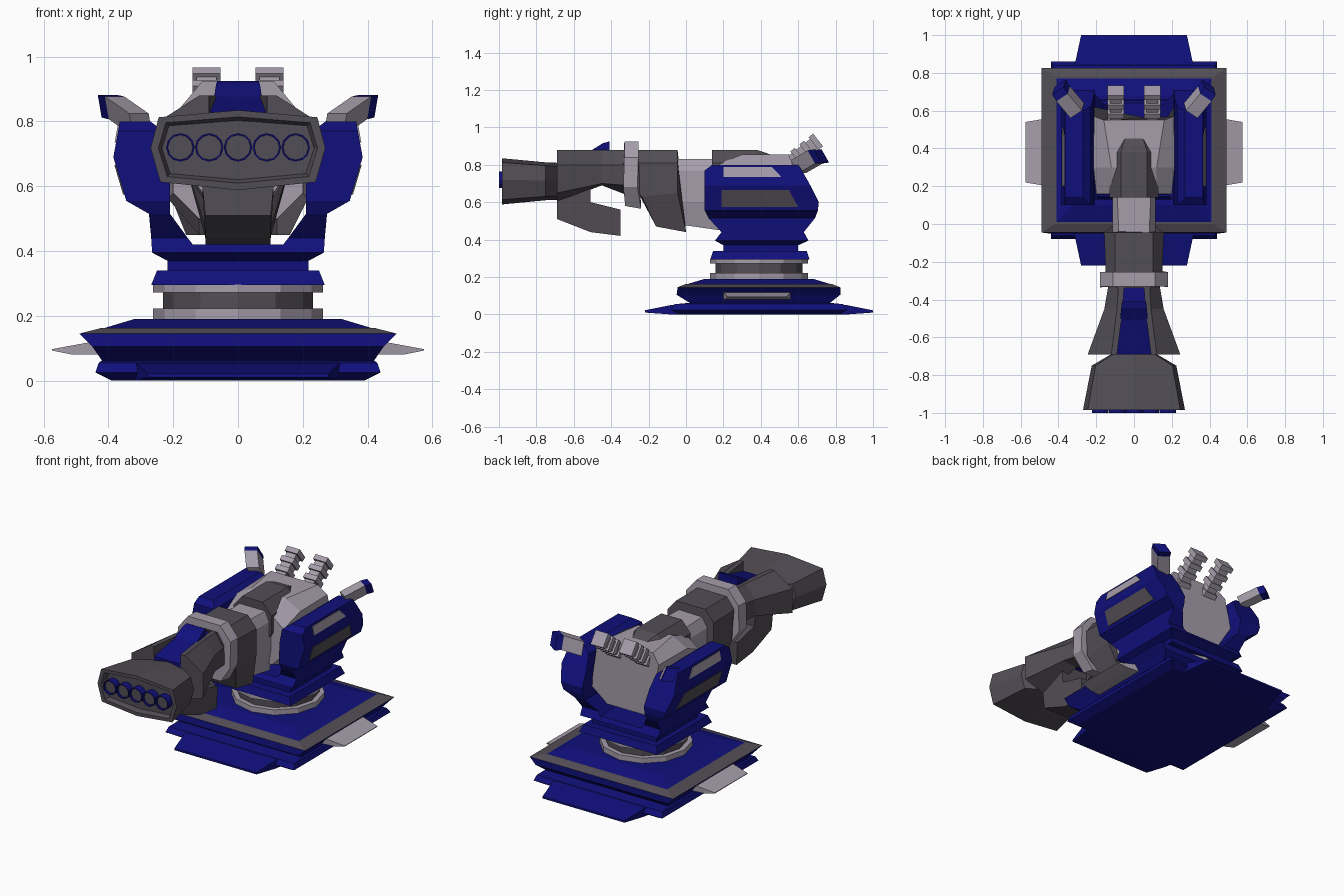
import bpy, bmesh, math
from mathutils import Vector

if "Cube" in bpy.data.objects:
    bpy.data.objects.remove(bpy.data.objects["Cube"])


def make_mat(name, rgb):
    m = bpy.data.materials.new(name)
    m.diffuse_color = (*rgb, 1)
    m.use_nodes = True
    m.node_tree.nodes["Principled BSDF"].inputs["Base Color"].default_value = m.diffuse_color
    return m


BLUE = make_mat("navy blue", (0.005, 0.005, 0.2))
DARK = make_mat("dark grey", (0.085, 0.075, 0.092))
LIGHT = make_mat("light grey", (0.38, 0.34, 0.41))


def loft(name, rings, mat, mirror=False):
    """Skin a list of equal-length rings, cap both ends, optionally add an x-mirrored copy."""
    bm = bmesh.new()
    for s in ((1, -1) if mirror else (1,)):
        vs = [[bm.verts.new((p[0] * s, p[1], p[2])) for p in r] for r in rings]
        n = len(rings[0])
        for a, b in zip(vs, vs[1:]):
            for i in range(n):
                bm.faces.new((a[i], a[(i + 1) % n], b[(i + 1) % n], b[i]))
        bm.faces.new(vs[0])
        bm.faces.new(vs[-1])
    bmesh.ops.recalc_face_normals(bm, faces=bm.faces)
    me = bpy.data.meshes.new(name)
    bm.to_mesh(me)
    bm.free()
    me.materials.append(mat)
    ob = bpy.data.objects.new(name, me)
    bpy.context.collection.objects.link(ob)
    return ob


def rect(z, x0, x1, y0, y1):
    return [(x0, y0, z), (x1, y0, z), (x1, y1, z), (x0, y1, z)]


def slab(z, w, y0, y1):
    return rect(z, -w, w, y0, y1)


def yrect(y, x0, x1, z0, z1):
    return [(x0, y, z0), (x1, y, z0), (x1, y, z1), (x0, y, z1)]


def octo(y, a, w, zs):
    """Eight-sided section: a = half width of top and bottom, w = of the sides; y may vary by level."""
    y = y if isinstance(y, tuple) else (y,) * 4
    right = [(h, yy, z) for h, yy, z in zip((a, w, w, a), y, zs)]
    return right + [(-x, yy, z) for x, yy, z in reversed(right)]


def profile(name, pts, width, mat):
    """Side profile (y, z) extruded to both sides by width(y, z)."""
    return loft(name, [[(s * width(y, z), y, z) for y, z in pts] for s in (-1, 1)], mat)


def circle(x, y, z, r, axis, n=12):
    out = []
    for i in range(n):
        c, s = r * math.cos(i * 2 * math.pi / n), r * math.sin(i * 2 * math.pi / n)
        out.append((x + c, y + s, z) if axis == 'z' else (x + c, y, z + s))
    return out


# Base
loft("base_hull", [slab(0, .39, -.04, .82), slab(.025, .44, -.08, .86), slab(.055, .43, -.06, .84),
                   slab(.062, .42, .02, .77), slab(.105, .45, -.05, .825), slab(.145, .49, -.045, .825)], BLUE)
loft("base_rim", [slab(.145, .49, -.045, .825), slab(.163, .42, .0, .78)], DARK)
loft("base_top", [slab(.16, .42, .0, .78), slab(.19, .32, .1, .68)], BLUE)
for name, s in (("front_foot_flap", -1), ("rear_foot_flap", 1)):
    loft(name, [yrect(.39 + s * d, -w, w, z0, z1) for d, w, z0, z1 in
                ((.37, .33, 0, .062), (.47, .31, 0, .05), (.61, .28, .01, .022))], BLUE)
loft("side_flap", [[(.43, .20, .08), (.43, .56, .08), (.46, .56, .118), (.46, .20, .118)],
                   [(.51, .21, .08), (.51, .55, .08), (.515, .55, .108), (.515, .21, .108)],
                   [(.575, .22, .093), (.575, .54, .093), (.575, .54, .097), (.575, .22, .097)]], LIGHT, True)

# Turntable
for name, z0, z1, r, m in (("lower_ring", .185, .222, .262, LIGHT), ("turntable_drum", .22, .275, .232, DARK),
                           ("upper_ring", .272, .297, .262, LIGHT)):
    loft(name, [circle(0, .39, z, r, 'z') for z in (z0, z1)], m)

# Yoke
loft("yoke_base", [slab(.295, .268, .13, .66), slab(.34, .25, .145, .645), slab(.34, .218, .2, .6),
                   slab(.37, .218, .2, .6), slab(.395, .265, .155, .655), slab(.42, .265, .175, .64)], BLUE)
loft("yoke_arm", [rect(z, x0, x1, y0, y1) for z, x0, x1, y0, y1 in (
    (.395, .12, .265, .155, .655), (.44, .155, .268, .19, .63), (.515, .21, .275, .12, .69),
    (.555, .21, .345, .10, .705), (.60, .21, .358, .10, .71), (.69, .215, .385, .10, .665),
    (.77, .23, .370, .10, .62), (.80, .27, .365, .14, .60))], BLUE, True)


# Thin panels lying on the outer faces of the arms
def arm_x(z):
    return .345 + .04 * (z - .555) / .135 if z < .69 else .385 - .02 * (z - .69) / .11


for name, pts, m in (("arm_lower_panel", [(.19, .575), (.60, .575), (.58, .61), (.55, .665), (.19, .665)], DARK),
                     ("arm_upper_panel", [(.2, .735), (.51, .735), (.46, .788), (.2, .788)], LIGHT)):
    loft(name, [[(arm_x(z) + o, y, z) for y, z in pts] for o in (-.005, .004)], m, True)


# Rear horns with blue tips
def horn_ring(x, y, z):
    p, u, v = Vector((x, y, z)), Vector((.03, -.02, 0)), Vector((.006, -.02, .035))
    return [p + u + v, p + u - v, p - u - v, p - u + v]


loft("horn", [horn_ring(.30, .60, .79), horn_ring(.375, .69, .842)], LIGHT, True)
loft("horn_tip", [horn_ring(.375, .69, .842), horn_ring(.397, .725, .847)], BLUE, True)

# Ribbed exhaust stacks
along, up = Vector((0, .79, .61)), Vector((0, -.61, .79))
side = Vector((1, 0, 0))
rings = []
for i in range(7):
    h = .043 if i % 2 == 0 else .031
    for t in (i, i + 1):
        c = Vector((.097, .535, .80)) + along * (t * .031)
        rings.append([c + side * (a * h) + up * (b * h) for a, b in ((1, 1), (1, -1), (-1, -1), (-1, 1))])
loft("exhaust_stack", rings, LIGHT, True)

# Gun housing and neck
loft("housing", [octo(.16, .12, .20, (.80, .74, .58, .50)), octo(.30, .12, .215, (.855, .80, .56, .45)),
                 octo((.55, .57, .62, .54), .16, .212, (.855, .80, .58, .45))], LIGHT)
loft("barrel_neck", [octo(-.06, .08, .115, (.83, .77, .6, .485)), octo(.18, .09, .115, (.83, .77, .6, .45))], LIGHT)
loft("breech_cover", [octo(.14, .07, .13, (.88, .81, .7, .6)), octo(.38, .07, .125, (.88, .81, .7, .6)),
                      octo(.48, .04, .06, (.845, .82, .7, .6))], DARK)

# Barrel collar and clamp ring
loft("barrel_collar", [octo((-.34, -.34, -.24, -.16), .09, .135, (.88, .81, .63, .47)),
                       octo((-.25, -.25, -.235, -.16), .1, .15, (.88, .81, .63, .47)),
                       octo((-.045, -.045, -.045, 0), .1, .158, (.88, .81, .65, .44))], DARK)
loft("clamp_ring", [octo((-.33, -.33, -.335, -.325), .11, .18, (.925, .84, .68, .58)),
                    octo((-.255, -.255, -.26, -.24), .11, .18, (.925, .84, .68, .565))], LIGHT)

# Flared cheeks around a blue sloping spine
loft("barrel_cheek", [[(xi, y, .88), (xi + .03, y, .88), (xo, y, zu), (xo, y, zl), (xi, y, zb)]
                      for y, xi, xo, zu, zl, zb in ((-.32, .052, .135, .80, .69, .64), (-.45, .06, .157, .80, .70, .69),
                                                    (-.69, .09, .245, .80, .65, .60))], DARK, True)
profile("spine", [(-.33, .87), (-.41, .87), (-.41, .925), (-.445, .915), (-.51, .875), (-.69, .82), (-.69, .72),
                  (-.41, .72), (-.33, .66)], lambda y, z: .056 - (y + .33) * .1, BLUE)
profile("lower_jaw", [(-.69, .78), (-.69, .51), (-.51, .44), (-.35, .42), (-.35, .56), (-.51, .60), (-.51, .71),
                      (-.51, .78)], lambda y, z: .1 + .1 * max(0, z - .5), DARK)


# Wide muzzle with a recessed face
def muzzle_ring(y, sx, sz):
    right = [(0, .122), (.245, .1), (.27, .005), (.24, -.1), (0, -.125)]
    pts = right + [(-x, z) for x, z in reversed(right[1:4])]
    return [(x * sx, y, .713 + z * sz) for x, z in pts]


loft("muzzle", [muzzle_ring(-.685, .42, .8), muzzle_ring(-.75, .83, .82), muzzle_ring(-.985, 1, 1),
                muzzle_ring(-.985, .91, .83), muzzle_ring(-.955, .87, .74)], DARK)

# Five blue bores with dark plugs
for i in range(5):
    x = (i - 2) * .089
    loft(f"bore_tube_{i + 1}", [circle(x, y, .72, r, 'y') for y, r in
                                ((-.95, .044), (-1, .044), (-1, .039), (-.97, .039))], BLUE)
    loft(f"bore_plug_{i + 1}", [circle(x, y, .72, .0385, 'y') for y in (-.95, -.985)], DARK)
